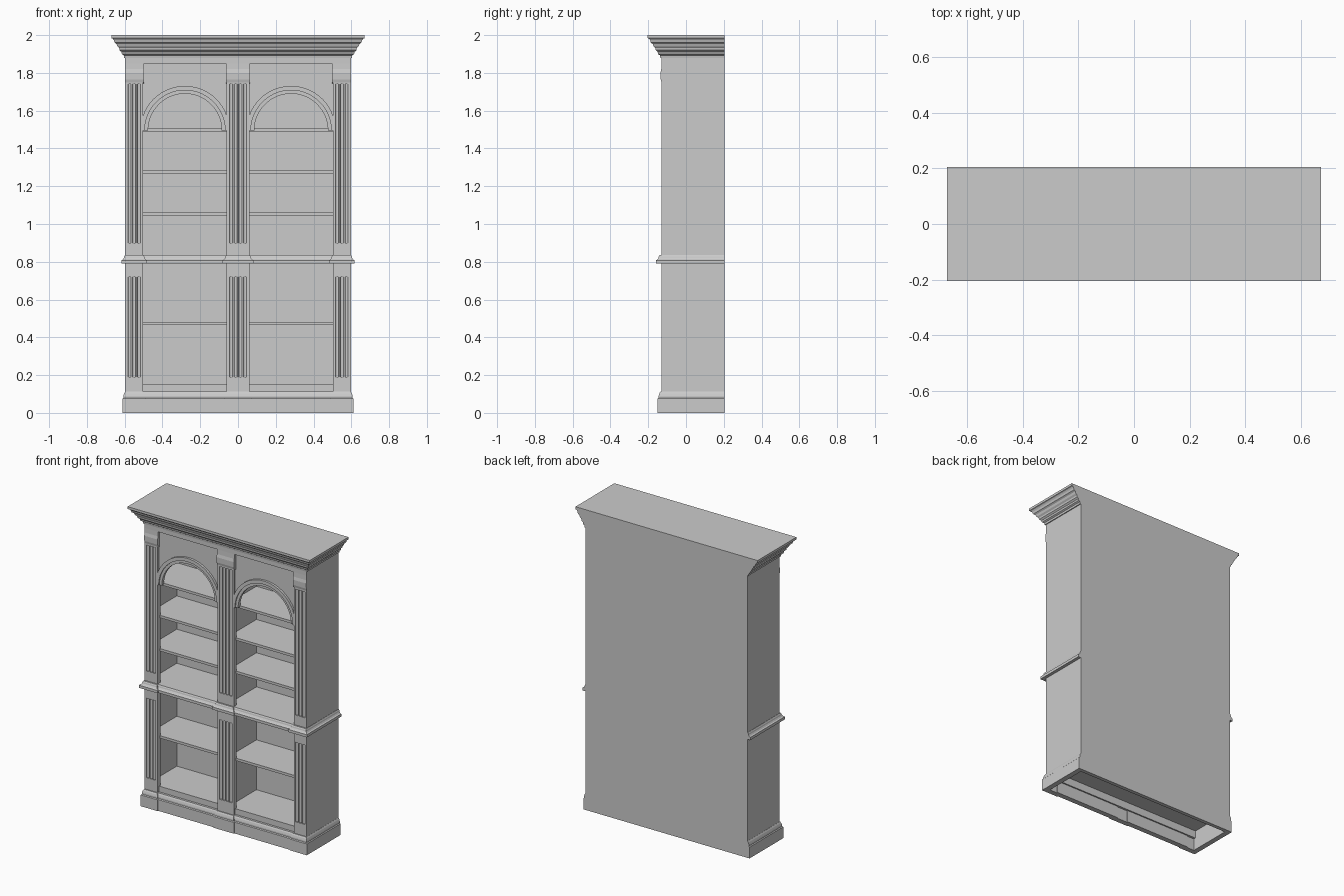
import bpy, bmesh
from math import sin, cos, pi
from mathutils import Vector

if "Cube" in bpy.data.objects:
    bpy.data.objects.remove(bpy.data.objects["Cube"])

BACK, FRONT, RECESS = 0.205, -0.13, -0.115
HALF, OUT, IN = 0.597, 0.502, 0.06     # half width, opening outer and inner edges
MID, ARCH_Z, ARCH_R = 0.281, 1.495, 0.195


def make(name, verts, faces):
    me = bpy.data.meshes.new(name)
    me.from_pydata(verts, [], faces)
    bm = bmesh.new()
    bm.from_mesh(me)
    bmesh.ops.recalc_face_normals(bm, faces=bm.faces)
    bm.to_mesh(me)
    bm.free()
    ob = bpy.data.objects.new(name, me)
    bpy.context.collection.objects.link(ob)
    return ob


def prism(name, pts, a, b, axis):
    """Extrude a 2D outline from a to b along y (outline x,z), z (x,y) or x (y,z)."""
    put = {'y': lambda p, t: (p[0], t, p[1]),
           'z': lambda p, t: (p[0], p[1], t),
           'x': lambda p, t: (t, p[0], p[1])}[axis]
    n = len(pts)
    verts = [put(p, a) for p in pts] + [put(p, b) for p in pts]
    faces = [list(range(n)), list(range(n, 2 * n))]
    faces += [(i, (i + 1) % n, (i + 1) % n + n, i + n) for i in range(n)]
    return make(name, verts, faces)


def box(name, x0, x1, y0, y1, z0, z1):
    return prism(name, [(x0, y0), (x1, y0), (x1, y1), (x0, y1)], z0, z1, 'z')


def sweep(name, path, profile):
    """Sweep a closed (outward offset, z) profile along a mitred plan path."""
    pv = [Vector(p) for p in path]
    dirs = [(b - a).normalized() for a, b in zip(pv, pv[1:])]
    norms = [Vector((d.y, -d.x)) for d in dirs]
    verts, m = [], len(profile)
    for i, p in enumerate(pv):
        n0, n1 = norms[max(i - 1, 0)], norms[min(i, len(norms) - 1)]
        mitre = (n0 + n1) / (1 + n0.dot(n1))
        verts += [(*(p + mitre * d), z) for d, z in profile]
    faces = [(i * m + j, i * m + (j + 1) % m, (i + 1) * m + (j + 1) % m, (i + 1) * m + j)
             for i in range(len(pv) - 1) for j in range(m)]
    faces += [list(range(m)), list(range((len(pv) - 1) * m, len(pv) * m))]
    return make(name, verts, faces)


def plan(y, step):
    """U-shaped plan, left back to right back, stepping forward at each pilaster."""
    left = [(-HALF, BACK), (-HALF, y), (-OUT, y), (-OUT, y + step), (-IN, y + step), (-IN, y)]
    return left + [(-px, py) for px, py in reversed(left)]


def arc(cx, r, n=28):
    return [(cx + r * cos(pi * i / n), ARCH_Z + r * sin(pi * i / n)) for i in range(n + 1)]


def fluted(x0, x1, count):
    """Plan outline of a pilaster with round grooves in its front."""
    margin, gap, depth = 0.014, 0.007, 0.009
    w = (x1 - x0 - 2 * margin - gap * (count - 1)) / count
    pts = [(x0, -0.10), (x0, FRONT)]
    for k in range(count):
        c = x0 + margin + w / 2 + k * (w + gap)
        pts += [(c - w / 2 * cos(pi * i / 8), FRONT + depth * sin(pi * i / 8)) for i in range(9)]
    return pts + [(x1, FRONT), (x1, -0.10)]


# Carcass
for s, side in ((-1, 'left'), (1, 'right')):
    x0, x1 = sorted((s * HALF, s * (HALF - 0.02)))
    box(side + '_side', x0, x1, -0.10, BACK, 0.0, 1.9)
box('back_panel', -HALF + 0.02, HALF - 0.02, 0.18, BACK, 0.0, 1.9)
box('centre_divider', -0.01, 0.01, -0.10, 0.18, 0.13, 1.9)
box('ceiling', -HALF + 0.02, HALF - 0.02, -0.10, 0.18, 1.86, 1.88)

# Shelves, floor and waist board on both sides of the divider
for s, side in ((-1, 'left'), (1, 'right')):
    x0, x1 = sorted((s * 0.01, s * (HALF - 0.02)))
    for name, z0, z1 in (('floor', 0.13, 0.15), ('lower_shelf', 0.465, 0.482),
                         ('waist_board', 0.79, 0.835), ('upper_shelf_1', 1.045, 1.062),
                         ('upper_shelf_2', 1.267, 1.284), ('upper_shelf_3', 1.488, 1.505)):
        box(side + '_' + name, x0, x1, -0.105, 0.18, z0, z1)

# Fluted pilasters with plain end blocks and capitals
for name, x0, x1, count in (('left', -HALF, -OUT, 3), ('centre', -IN, IN, 4), ('right', OUT, HALF, 3)):
    for part, z0, z1, f0, f1 in (('lower', 0.08, 0.80, 0.19, 0.72), ('upper', 0.83, 1.89, 0.90, 1.74)):
        box(f'{name}_{part}_pilaster_foot', x0, x1, FRONT, -0.10, z0, f0)
        prism(f'{name}_{part}_pilaster_shaft', fluted(x0, x1, count), f0, f1, 'z')
        box(f'{name}_{part}_pilaster_head', x0, x1, FRONT, -0.10, f1, z1)
    prism(name + '_capital', [(-0.11, 1.74), (FRONT, 1.75), (-0.134, 1.765), (-0.135, 1.80),
                              (-0.131, 1.82), (FRONT, 1.85), (-0.11, 1.85)],
          max(x0 - 0.004, -HALF), min(x1 + 0.004, HALF), 'x')

# Rails and arched heads of each bay
box('frieze', -HALF, HALF, FRONT, -0.10, 1.85, 1.89)
for c, side in ((-MID, 'left'), (MID, 'right')):
    h = OUT - MID
    box(side + '_bottom_rail', c - h, c + h, RECESS, -0.10, 0.08, 0.15)
    box(side + '_waist_rail', c - h, c + h, RECESS, -0.10, 0.79, 0.835)
    prism(side + '_arch_panel', [(c - h, ARCH_Z), (c - h, 1.85), (c + h, 1.85), (c + h, ARCH_Z)]
          + arc(c, ARCH_R), RECESS, -0.10, 'y')
    for band, r0, r1, y in (('inner', ARCH_R, 0.213, -0.122), ('outer', 0.213, 0.236, -0.13)):
        outer = [(min(max(x, c - h), c + h), z) for x, z in arc(c, r1)]
        prism(f'{side}_arch_{band}_moulding', outer + arc(c, r0)[::-1], y, -0.105, 'y')

# Plinth, waist moulding and crown
sweep('plinth', plan(-0.135, 0.006),
      [(-0.02, 0), (0.015, 0), (0.015, 0.075), (0.01, 0.08), (0.01, 0.09),
       (0.006, 0.103), (0.001, 0.112), (-0.02, 0.112)])
sweep('waist_moulding', plan(-0.138, 0.008),
      [(-0.025, 0.79), (0.021, 0.79), (0.021, 0.808), (0.013, 0.812), (0.008, 0.82),
       (0.006, 0.828), (0.002, 0.835), (-0.025, 0.835)])
crown = [(0, 1.88), (0.006, 1.88), (0.008, 1.893), (0.018, 1.899), (0.02, 1.911), (0.03, 1.92),
         (0.032, 1.931), (0.041, 1.94), (0.046, 1.953), (0.056, 1.96), (0.06, 1.973),
         (0.066, 1.981), (0.074, 1.984), (0.074, 2.0), (0, 2.0)]
sweep('crown_moulding', [(-HALF, BACK), (-HALF, -0.13), (HALF, -0.13), (HALF, BACK)], crown)
box('top_board', -HALF, HALF, -0.13, BACK, 1.88, 2.0)
